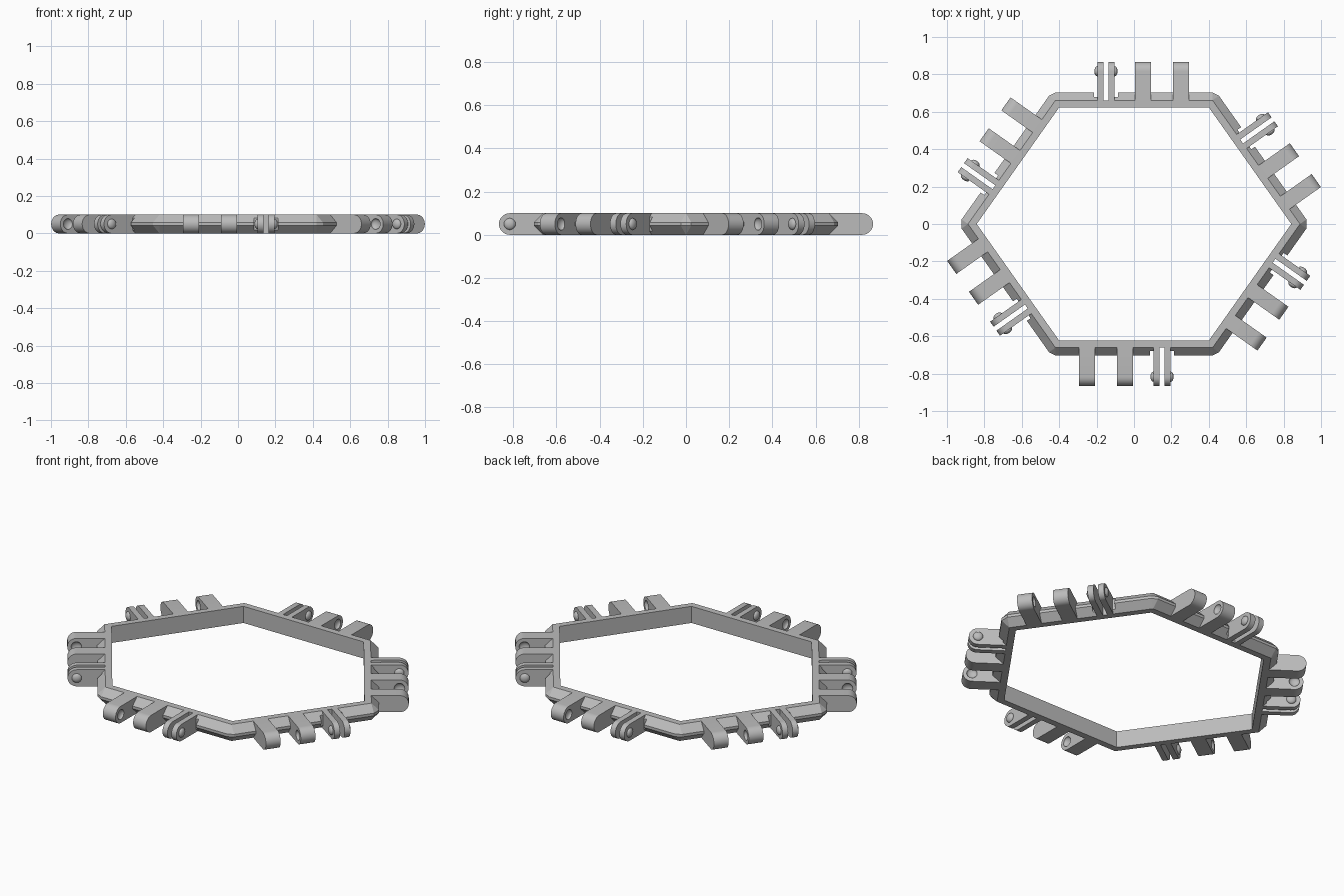
import bpy, bmesh, math
from mathutils import Matrix, Vector

if "Cube" in bpy.data.objects:
    bpy.data.objects.remove(bpy.data.objects["Cube"])

H = 0.10            # frame height
R = H / 2           # hinge end radius
INNER, RIDGE, OUTER = -0.193, -0.155, -0.113   # offsets from the hinge axis line

grey = bpy.data.materials.new("light_grey")
grey.use_nodes = True
grey.diffuse_color = (0.5, 0.5, 0.5, 1)
grey.node_tree.nodes["Principled BSDF"].inputs["Base Color"].default_value = (0.5, 0.5, 0.5, 1)


def add_object(name, bm):
    bmesh.ops.recalc_face_normals(bm, faces=bm.faces)
    mesh = bpy.data.meshes.new(name)
    bm.to_mesh(mesh)
    bm.free()
    mesh.materials.append(grey)
    obj = bpy.data.objects.new(name, mesh)
    bpy.context.collection.objects.link(obj)
    return obj


def prism(bm, points, shift):
    """Extrude a closed outline of 3D points along shift."""
    face = bm.faces.new([bm.verts.new(p) for p in points])
    new = bmesh.ops.extrude_face_region(bm, geom=[face])["geom"]
    bmesh.ops.translate(bm, vec=shift, verts=[g for g in new if isinstance(g, bmesh.types.BMVert)])


def ellipsoid(bm, x, flat, radius):
    m = Matrix.Translation((x, 0, R)) @ Matrix.Diagonal((flat, radius, radius, 1))
    m = m @ Matrix.Rotation(math.pi / 2, 4, "Y")
    bmesh.ops.create_uvsphere(bm, u_segments=24, v_segments=16, radius=1, matrix=m)


def carve(obj, cutter):
    cutter.hide_render = True
    mod = obj.modifiers.new("cut", "BOOLEAN")
    mod.operation, mod.solver, mod.object = "DIFFERENCE", "EXACT", cutter
    graph = bpy.context.evaluated_depsgraph_get()
    mesh = bpy.data.meshes.new_from_object(obj.evaluated_get(graph))
    obj.modifiers.clear()
    obj.data = mesh
    bpy.data.objects.remove(cutter)


def smooth(obj):
    bpy.ops.object.select_all(action="DESELECT")
    obj.select_set(True)
    bpy.context.view_layer.objects.active = obj
    bpy.ops.object.shade_smooth_by_angle(angle=math.radians(30))


# Hinge axis hexagon with unit sides
Y = math.sqrt(2 / 3)
X = 0.5 + math.sqrt(1 / 3)
corners = [Vector(p) for p in [(X, 0), (0.5, Y), (-0.5, Y), (-X, 0), (-0.5, -Y), (0.5, -Y)]]
sides = []
for i, a in enumerate(corners):
    b = corners[(i + 1) % 6]
    d = (b - a).normalized()
    sides.append(((a + b) / 2, Vector((d.y, -d.x))))
side_matrices = [Matrix.Translation((m.x, m.y, 0)) @ Matrix.Rotation(math.atan2(n.y, n.x) - math.pi / 2, 4, "Z")
                 for m, n in sides]


def mitre(i, offset):
    n1, n2 = sides[i - 1][1], sides[i][1]
    return corners[i] + (n1 + n2) * offset / (1 + n1.dot(n2))


# Frame: vertical inner wall, bevelled outer edge, chamfered corners
bm = bmesh.new()
bevel = OUTER - RIDGE
rings = []
for offset, z, push in [(INNER, 0, 0), (INNER, H, 0), (RIDGE, H, 0),
                        (RIDGE, H - bevel, bevel), (RIDGE, bevel, bevel), (RIDGE, 0, 0)]:
    ring = []
    for i in range(6):
        for k in (i - 1, i):
            p = mitre(i, offset) + sides[k][1] * push
            ring.append(bm.verts.new((p.x, p.y, z)))
    rings.append(ring)
for j, ring in enumerate(rings):
    nxt = rings[(j + 1) % 6]
    for k in range(12):
        q = (k + 1) % 12
        bm.faces.new((ring[k], ring[q], nxt[q], nxt[k]))
bmesh.ops.remove_doubles(bm, verts=bm.verts, dist=0.0005)
frame = add_object("hexagon_frame", bm)

# Relief notches that free the thin prongs
PAIR_X, GAP, PRONG = -0.15, 0.013, 0.033
bm = bmesh.new()
half = GAP + PRONG + 0.018
outline = [(-half, 0), (-half, -0.137), (-GAP, -0.137), (-GAP, RIDGE),
           (GAP, RIDGE), (GAP, -0.137), (half, -0.137), (half, 0)]
for m in side_matrices:
    prism(bm, [m @ Vector((PAIR_X + x, y, -0.1)) for x, y in outline], (0, 0, H + 0.2))
carve(frame, add_object("notch_cutter", bm))


def lug(name, width):
    """Full-height tab with a round end, from x = 0 to x = width."""
    bm = bmesh.new()
    arc = [(R * math.cos(t), R + R * math.sin(t))
           for t in [math.pi * (k / 16 - 0.5) for k in range(17)]]
    pts = [(RIDGE - 0.002, 0)] + arc + [(RIDGE - 0.002, H)]
    prism(bm, [(0, y, z) for y, z in pts], (width, 0, 0))
    return add_object(name, bm)


# Wide socket lug with a dimple on the x = 0 face
WIDE = 0.085
socket = lug("socket_lug", WIDE)
bm = bmesh.new()
ellipsoid(bm, 0, 0.017, 0.029)
carve(socket, add_object("dimple_cutter", bm))
smooth(socket)

# Thin snap prong, with a separate bump on its outer face
prong = lug("snap_prong", PRONG)
smooth(prong)
bm = bmesh.new()
ellipsoid(bm, PRONG, 0.016, 0.027)
bump = add_object("snap_bump", bm)
smooth(bump)

# Place the hinge set on every side, each part in facing pairs
turn = Matrix.Diagonal((-1, 1, 1, 1))
spots = [(socket, 0.15, 0.0585), (prong, PAIR_X, GAP), (bump, PAIR_X, GAP)]
for part, centre, gap in spots:
    mirrored = part.data.copy()
    mirrored.transform(turn)
    mirrored.flip_normals()
    for i, m in enumerate(side_matrices):
        for label, mesh, s in (("right", part.data, 1), ("left", mirrored, -1)):
            obj = bpy.data.objects.new(f"{part.name}_{label}_{i + 1}", mesh)
            obj.matrix_world = m @ Matrix.Translation((centre + s * gap, 0, 0))
            bpy.context.collection.objects.link(obj)
            for mod in part.modifiers:
                new = obj.modifiers.new(mod.name, mod.type)
                if mod.type == "NODES":
                    new.node_group = mod.node_group
for part, _, _ in spots:
    bpy.data.objects.remove(part)
